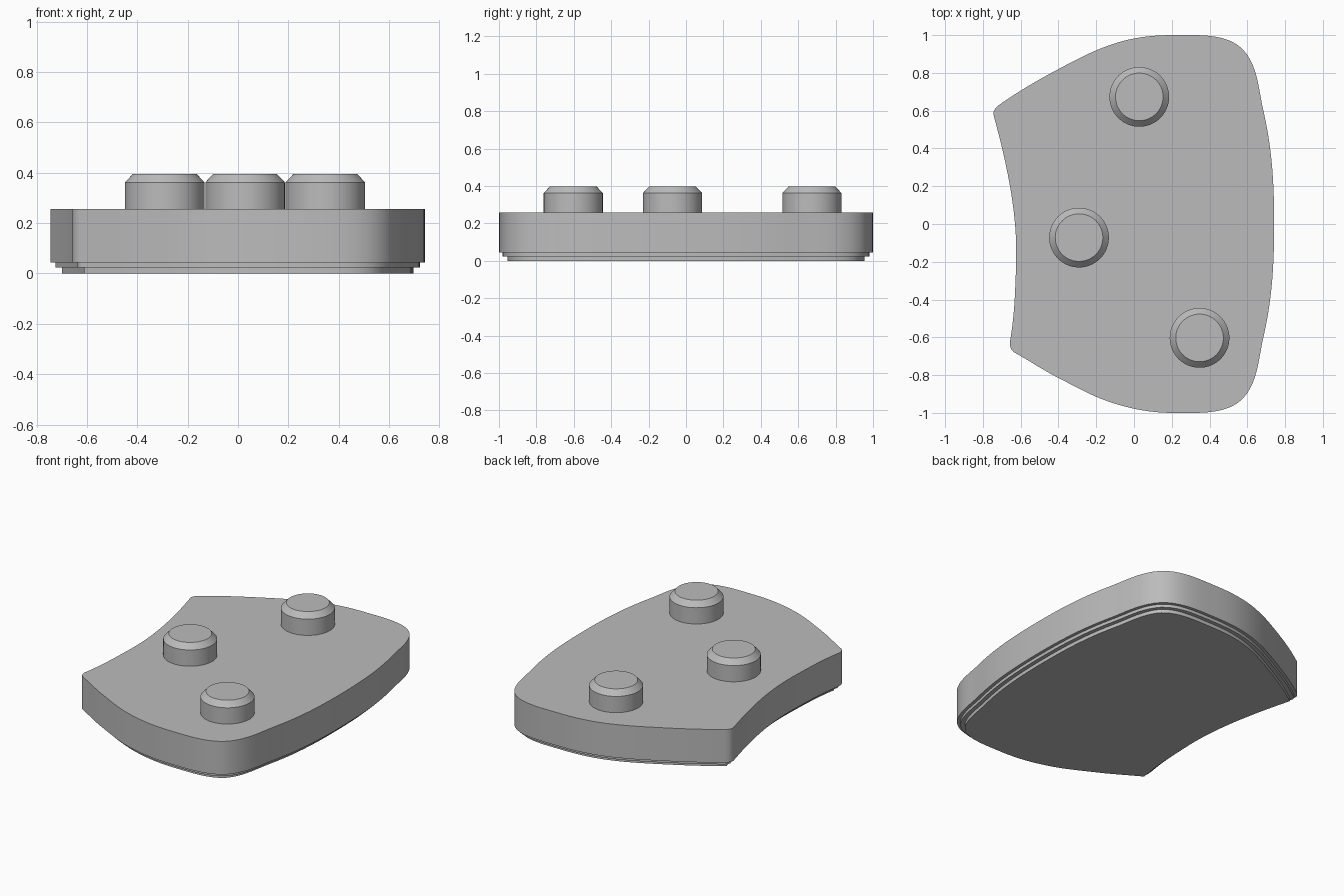
import bpy, bmesh, math
from mathutils import Vector
from mathutils.geometry import interpolate_bezier

cube = bpy.data.objects.get("Cube")
if cube:
    bpy.data.objects.remove(cube, do_unlink=True)

grey = bpy.data.materials.new("plain grey")
grey.use_nodes = True
grey.diffuse_color = (0.5, 0.5, 0.5, 1)
grey.node_tree.nodes["Principled BSDF"].inputs["Base Color"].default_value = (0.5, 0.5, 0.5, 1)


def loft(name, rings):
    """Skin a stack of equal-length rings and cap both ends."""
    bm = bmesh.new()
    loops = [[bm.verts.new(p) for p in ring] for ring in rings]
    n = len(loops[0])
    for low, high in zip(loops, loops[1:]):
        for i in range(n):
            j = (i + 1) % n
            bm.faces.new((low[i], low[j], high[j], high[i]))
    bm.faces.new(loops[0][::-1])
    bm.faces.new(loops[-1])
    mesh = bpy.data.meshes.new(name)
    bm.to_mesh(mesh)
    bm.free()
    mesh.materials.append(grey)
    obj = bpy.data.objects.new(name, mesh)
    bpy.context.collection.objects.link(obj)
    bpy.ops.object.select_all(action='DESELECT')
    obj.select_set(True)
    bpy.context.view_layer.objects.active = obj
    bpy.ops.object.shade_smooth_by_angle(angle=math.radians(30))
    return obj


# Plate outline: x, y and heading in degrees, counterclockwise
ANCHORS = [
    (0.742, 0, 90), (0.685, 0.6, 103), (0.6, 0.895, 123), (0.21, 1, 180),
    (-0.12, 0.95, 199), (-0.4, 0.82, 208), (-0.715, 0.63, 215),
    (-0.743, 0.575, 285), (-0.68, 0.32, 282), (-0.63, 0, 275),
    (-0.625, -0.24, 268), (-0.657, -0.625, 260), (-0.63, -0.682, 331),
    (-0.4, -0.815, 333), (-0.12, -0.945, 342), (0.21, -1, 0),
    (0.6, -0.895, 57), (0.685, -0.6, 77),
]
STEPS = 10


def heading(deg):
    return Vector((math.cos(math.radians(deg)), math.sin(math.radians(deg)), 0))


outline = []
for a, b in zip(ANCHORS, ANCHORS[1:] + ANCHORS[:1]):
    p, q = Vector((a[0], a[1], 0)), Vector((b[0], b[1], 0))
    reach = (q - p).length * 0.35
    outline += interpolate_bezier(p, p + heading(a[2]) * reach,
                                  q - heading(b[2]) * reach, q, STEPS + 1)[:-1]


def plate_ring(inset, z):
    ring = []
    for i, p in enumerate(outline):
        t = (outline[(i + 1) % len(outline)] - outline[i - 1]).normalized()
        ring.append((p.x - t.y * inset, p.y + t.x * inset, z))
    return ring


# Plate with two narrower steps underneath
loft("plate", [plate_ring(*s) for s in (
    (0.045, 0), (0.045, 0.023), (0.02, 0.023),
    (0.02, 0.043), (0, 0.043), (0, 0.257))])


# Chamfered pegs
def peg_ring(cx, cy, r, z, sides=64):
    return [(cx + r * math.cos(math.tau * i / sides),
             cy + r * math.sin(math.tau * i / sides), z) for i in range(sides)]


for name, cx, cy in (("back_peg", 0.028, 0.673), ("middle_peg", -0.291, -0.072),
                     ("front_peg", 0.347, -0.603)):
    loft(name, [peg_ring(cx, cy, r, z) for r, z in (
        (0.158, 0.25), (0.158, 0.362), (0.126, 0.396))])
